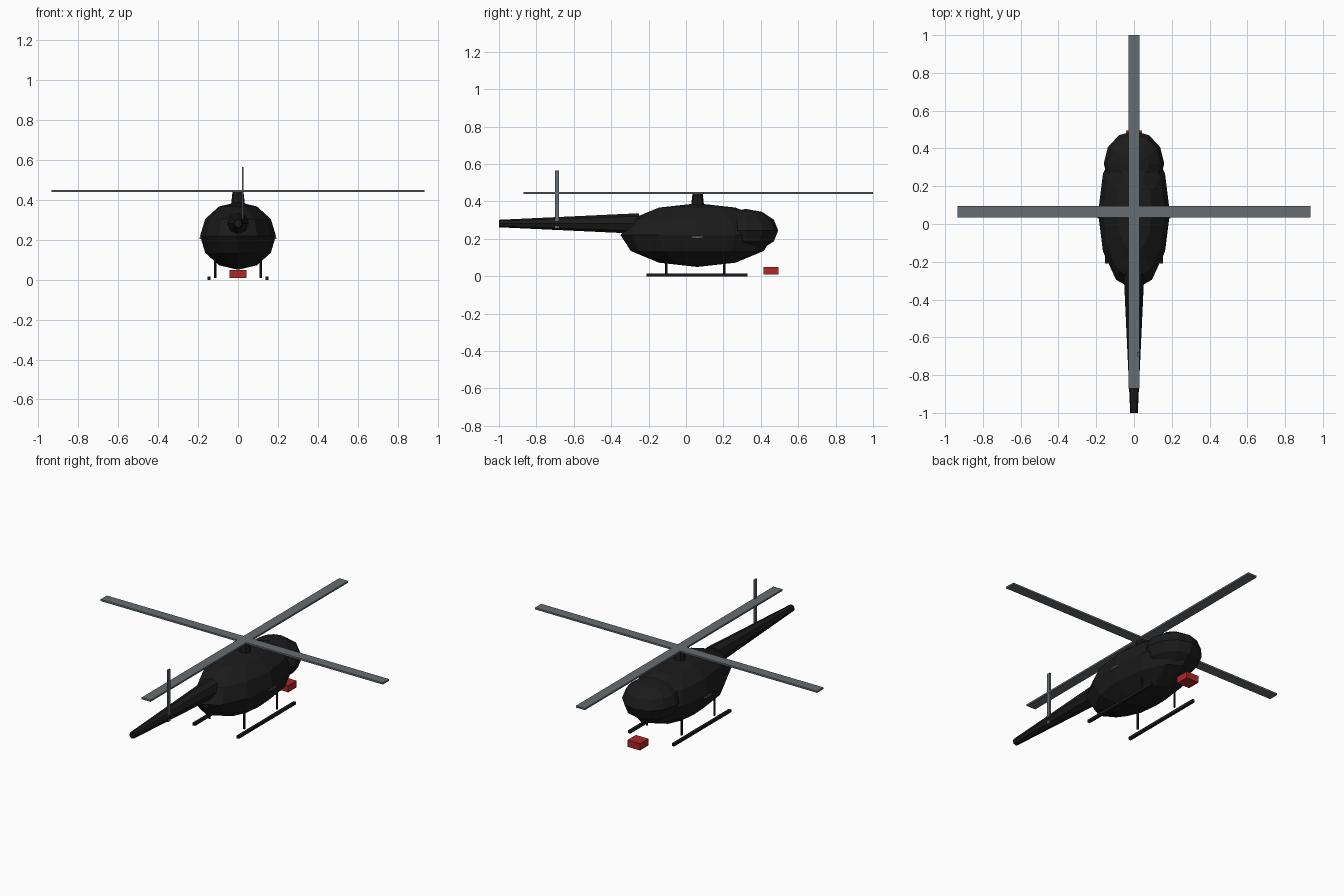
import bpy
import math

cube = bpy.data.objects.get("Cube")
if cube:
    bpy.data.objects.remove(cube, do_unlink=True)


def material(name, colour):
    m = bpy.data.materials.new(name)
    m.use_nodes = True
    m.diffuse_color = (*colour, 1)
    m.node_tree.nodes["Principled BSDF"].inputs["Base Color"].default_value = (*colour, 1)
    return m


black = material("matte black", (0.011, 0.011, 0.011))
grey = material("blade grey", (0.13, 0.15, 0.16))
red = material("lamp red", (0.42, 0.02, 0.02))


def finish(name, mat):
    ob = bpy.context.object
    ob.name = name
    ob.data.materials.append(mat)
    bpy.ops.object.transform_apply(location=False, rotation=True, scale=True)
    return ob


def box(name, centre, size, mat):
    bpy.ops.mesh.primitive_cube_add(size=1, location=centre)
    bpy.context.object.scale = size
    return finish(name, mat)


def ball(name, centre, radii, mat):
    bpy.ops.mesh.primitive_uv_sphere_add(segments=12, ring_count=6, radius=1, location=centre)
    bpy.context.object.scale = radii
    return finish(name, mat)


def cone(name, centre, r1, r2, length, mat, tilt=0.0):
    bpy.ops.mesh.primitive_cone_add(vertices=8, radius1=r1, radius2=r2, depth=length,
                                    location=centre, rotation=(tilt, 0, 0))
    return finish(name, mat)


# Fuselage, cockpit bulge and tapering tail
ball("fuselage", (0, 0.06, 0.22), (0.19, 0.41, 0.17), black)
ball("cockpit", (0, 0.32, 0.245), (0.16, 0.173, 0.115), black)
cone("tail_boom", (0, -0.625, 0.282), 0.055, 0.02, 0.75, black, math.radians(90))

# Rotor mast and crossed main blades
cone("rotor_mast", (0, 0.062, 0.405), 0.036, 0.027, 0.08, black)
box("main_blade_long", (0, 0.065, 0.446), (0.06, 1.87, 0.01), grey)
box("main_blade_cross", (0, 0.065, 0.446), (1.87, 0.06, 0.01), grey)

# Tail blade and thin slat through the body sides
box("tail_blade", (0.024, -0.69, 0.41), (0.009, 0.023, 0.31), grey)
box("side_slat", (0, 0.06, 0.209), (0.384, 0.06, 0.008), grey)

# Landing gear
for side, label in ((1, "left"), (-1, "right")):
    box(label + "_skid", (side * 0.145, 0.06, 0.008), (0.016, 0.54, 0.016), black)
    for y, end in ((0.205, "nose"), (-0.105, "tail")):
        cone(f"{label}_{end}_strut", (side * 0.115, y, 0.065), 0.006, 0.006, 0.11, black)

# Red lamp below the nose
box("nose_lamp", (0, 0.455, 0.03), (0.084, 0.08, 0.04), red)
